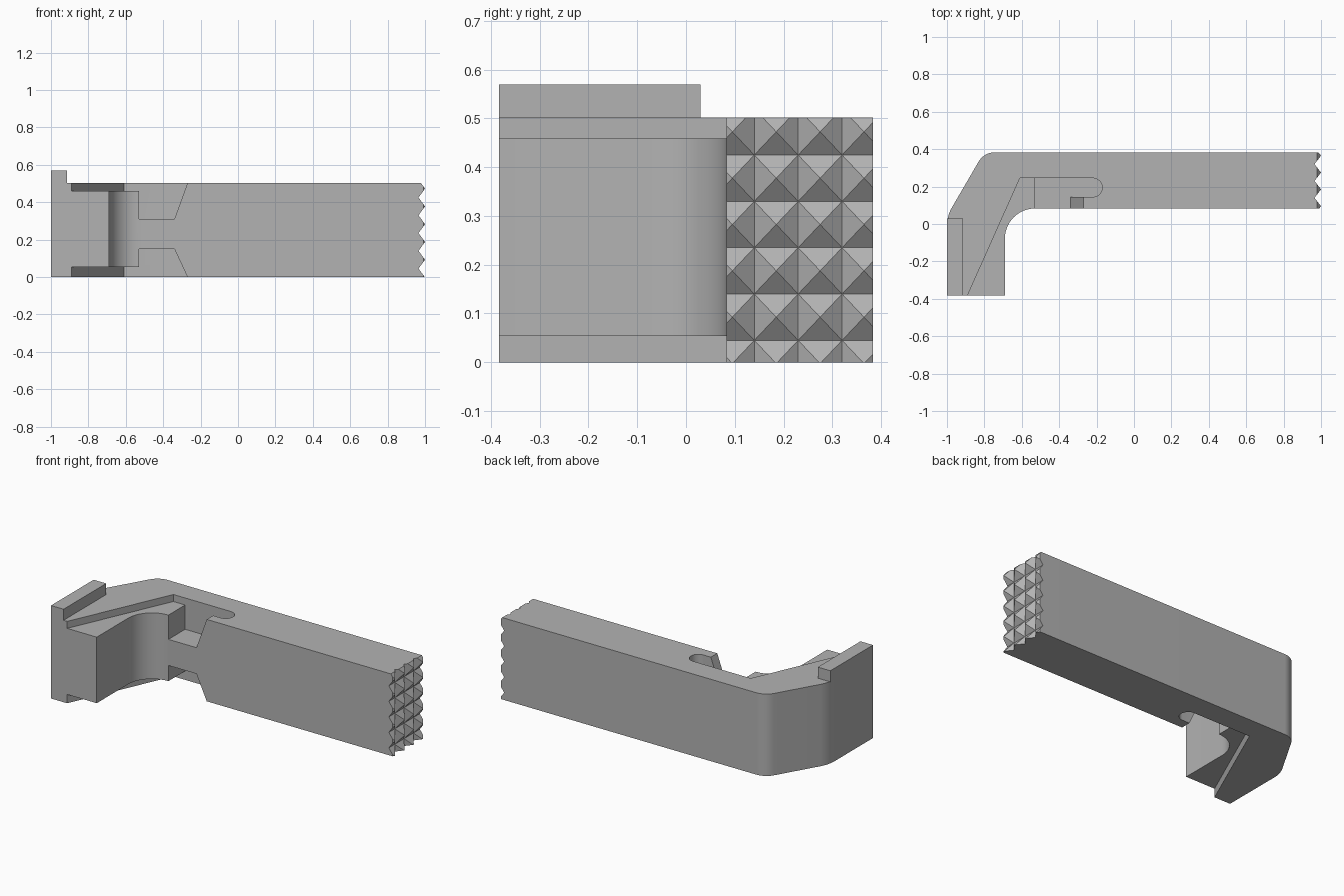
import bpy, bmesh, math
from mathutils import Vector

if "Cube" in bpy.data.objects:
    bpy.data.objects.remove(bpy.data.objects["Cube"], do_unlink=True)

HEIGHT = 0.502
grey = bpy.data.materials.new("plain grey")
grey.use_nodes = True
grey.diffuse_color = (0.45, 0.45, 0.45, 1)
grey.node_tree.nodes["Principled BSDF"].inputs["Base Color"].default_value = grey.diffuse_color


def finish(name, bm):
    bmesh.ops.recalc_face_normals(bm, faces=bm.faces)
    mesh = bpy.data.meshes.new(name)
    bm.to_mesh(mesh)
    bm.free()
    mesh.materials.append(grey)
    obj = bpy.data.objects.new(name, mesh)
    bpy.context.collection.objects.link(obj)
    return obj


def rounded(corners, steps=12):
    """Outline from (x, y, radius) corners, with each radius turned into an arc."""
    pts = []
    for i, (x, y, r) in enumerate(corners):
        p = Vector((x, y))
        if r == 0:
            pts.append(p)
            continue
        a = (Vector(corners[i - 1][:2]) - p).normalized()
        b = (Vector(corners[(i + 1) % len(corners)][:2]) - p).normalized()
        half = a.angle(b) / 2
        centre = p + (a + b).normalized() * (r / math.sin(half))
        start = p + a * (r / math.tan(half)) - centre
        end = p + b * (r / math.tan(half)) - centre
        sweep = start.angle_signed(end)
        for k in range(steps + 1):
            t = -sweep * k / steps
            c, s = math.cos(t), math.sin(t)
            pts.append(centre + Vector((start.x * c - start.y * s, start.x * s + start.y * c)))
    return pts


def prism(name, pts, low, high, along_y=False):
    """Extrude an outline along z, or an x-z outline along y."""
    bm = bmesh.new()
    place = (lambda p: (p[0], low, p[1])) if along_y else (lambda p: (p[0], p[1], low))
    face = bm.faces.new([bm.verts.new(place(p)) for p in pts])
    new = bmesh.ops.extrude_face_region(bm, geom=[face])["geom"]
    step = Vector((0, high - low, 0)) if along_y else Vector((0, 0, high - low))
    bmesh.ops.translate(bm, vec=step, verts=[v for v in new if isinstance(v, bmesh.types.BMVert)])
    return finish(name, bm)


def cut(target, cutter):
    mod = target.modifiers.new("cut", "BOOLEAN")
    mod.operation, mod.solver, mod.object = "DIFFERENCE", "EXACT", cutter
    bpy.context.view_layer.objects.active = target
    bpy.ops.object.modifier_apply(modifier=mod.name)
    bpy.data.objects.remove(cutter, do_unlink=True)


# Bent main bar
body = prism("main_bar", rounded([
    (-1, -0.383, 0), (-0.69, -0.383, 0), (-0.69, 0.083, 0.16), (0.965, 0.083, 0),
    (0.965, 0.383, 0), (-0.802, 0.383, 0.1), (-1, 0.043, 0.2)]), 0, HEIGHT)

# Shallow slanted recess, round-ended slot and sloped notch, above and below
recess = [(-0.935, -0.483), (-0.61, 0.245), (-0.5, 0.245), (-0.5, -0.483)]
slot = rounded([(-0.53, 0.145, 0), (-0.17, 0.145, 0.0499), (-0.17, 0.245, 0.0499), (-0.53, 0.245, 0)])
for shallow, deep, beyond in ((0.459, 0.31, 0.6), (0.054, 0.15, -0.1)):
    cut(body, prism("recess_cutter", recess, shallow, beyond))
    cut(body, prism("slot_cutter", slot, deep, beyond))
    edge = HEIGHT if beyond > 0 else 0
    run = 0.07 / (edge - deep)
    notch = [(-0.53, deep), (-0.34, deep), (-0.34 + run * (beyond - deep), beyond), (-0.53, beyond)]
    cut(body, prism("notch_cutter", notch, 0, 0.2, along_y=True))

# Raised rib on the short arm
rib = prism("top_rib", [(-1, -0.383), (-0.915, -0.383), (-0.915, 0.03), (-1, 0.03)], HEIGHT, 0.57)

# Gripping end covered in small pyramids, trimmed to the bar's section
bm = bmesh.new()
rows, cols, dy, dz = 7, 5, 0.09, 0.095
grid = [[bm.verts.new((0.965, 0.05 + dy * i, -0.05 + dz * j)) for j in range(rows + 1)]
        for i in range(cols + 1)]
cells = [bm.faces.new((grid[i][j], grid[i + 1][j], grid[i + 1][j + 1], grid[i][j + 1]))
         for i in range(cols) for j in range(rows)]
for tip in bmesh.ops.poke(bm, faces=cells)["verts"]:
    tip.co.x = 1.0
for co, no in (((0, 0.083, 0), (0, -1, 0)), ((0, 0.383, 0), (0, 1, 0)),
               ((0, 0, 0), (0, 0, -1)), ((0, 0, HEIGHT), (0, 0, 1))):
    bmesh.ops.bisect_plane(bm, geom=bm.verts[:] + bm.edges[:] + bm.faces[:],
                           plane_co=co, plane_no=no, clear_outer=True)
rim = [e for e in bm.edges if e.is_boundary]
for v in bmesh.ops.extrude_edge_only(bm, edges=rim)["geom"]:
    if isinstance(v, bmesh.types.BMVert):
        v.co.x = 0.9649
bmesh.ops.holes_fill(bm, edges=[e for e in bm.edges if e.is_boundary])
finish("gripping_teeth", bm)

# Smooth the rounded corners only
bpy.ops.object.select_all(action="DESELECT")
body.select_set(True)
bpy.context.view_layer.objects.active = body
bpy.ops.object.shade_smooth_by_angle(angle=math.radians(25))
